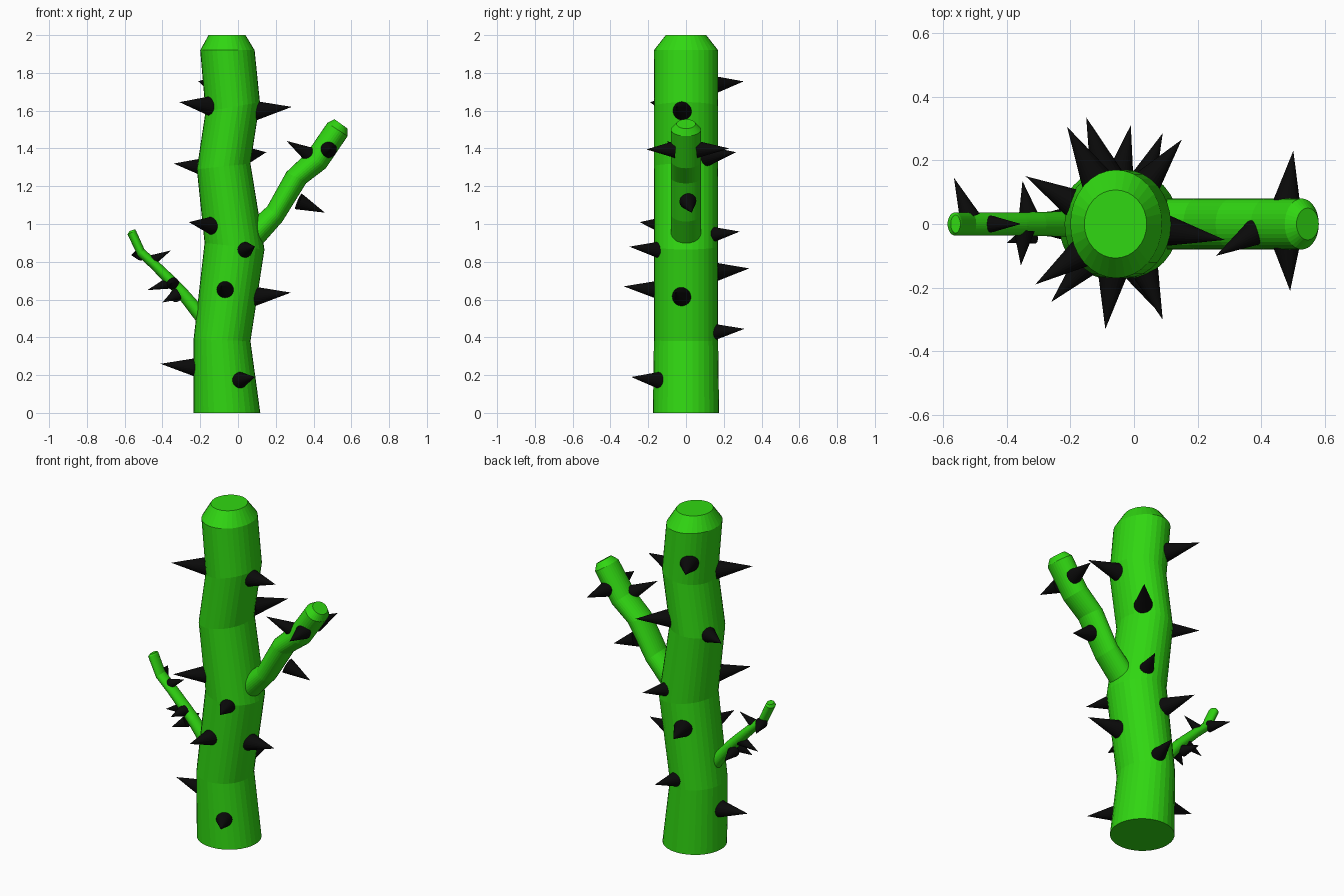
import bpy, bmesh, math
from mathutils import Vector


def material(name, rgb):
    m = bpy.data.materials.new(name)
    m.diffuse_color = (*rgb, 1)
    return m


GREEN = material("cactus green", (0.03, 0.68, 0.006))
BLACK = material("thorn black", (0.003, 0.003, 0.003))


def finish(bm, name, mat):
    bmesh.ops.recalc_face_normals(bm, faces=bm.faces)
    me = bpy.data.meshes.new(name)
    bm.to_mesh(me)
    bm.free()
    me.materials.append(mat)
    ob = bpy.data.objects.new(name, me)
    bpy.context.collection.objects.link(ob)
    return ob


def stem(name, rings, sides=32):
    """Loft rings, each given as left x, left z, right x, right z, half depth."""
    bm = bmesh.new()
    loops = []
    for lx, lz, rx, rz, depth in rings:
        c = Vector(((lx + rx) / 2, 0, (lz + rz) / 2))
        h = Vector(((rx - lx) / 2, 0, (rz - lz) / 2))
        loop = []
        for i in range(sides):
            a = 2 * math.pi * i / sides
            loop.append(bm.verts.new(c + h * math.cos(a) + Vector((0, depth * math.sin(a), 0))))
        loops.append(loop)
    for a, b in zip(loops, loops[1:]):
        for i in range(sides):
            j = (i + 1) % sides
            bm.faces.new((a[i], a[j], b[j], b[i]))
    bm.faces.new(loops[0][::-1])
    bm.faces.new(loops[-1])
    return finish(bm, name, GREEN)


def thorn(name, base, tip, radius, sides=24):
    base, tip = Vector(base), Vector(tip)
    d = tip - base
    bm = bmesh.new()
    bmesh.ops.create_cone(bm, cap_ends=True, segments=sides, radius1=radius,
                          radius2=0, depth=d.length)
    ob = finish(bm, name, BLACK)
    ob.location = (base + tip) / 2
    ob.rotation_mode = 'QUATERNION'
    ob.rotation_quaternion = d.to_track_quat('Z', 'Y')
    return ob


# Trunk, with a bevelled top
trunk = [(-0.235, 0, 0.118, 0, 0.175), (-0.235, 0.39, 0.066, 0.38, 0.17),
         (-0.177, 0.90, 0.14, 0.865, 0.17), (-0.218, 1.29, 0.066, 1.32, 0.17),
         (-0.172, 1.595, 0.116, 1.645, 0.17), (-0.20, 1.92, 0.088, 1.92, 0.17),
         (-0.156, 2.0, 0.04, 2.0, 0.107)]
stem("trunk", trunk)

# Right branch
stem("right_branch", [(0.03, 0.98, 0.10, 0.86, 0.08), (0.155, 1.093, 0.235, 1.013, 0.08),
                      (0.256, 1.275, 0.36, 1.215, 0.08), (0.367, 1.38, 0.465, 1.295, 0.08),
                      (0.473, 1.535, 0.58, 1.465, 0.08), (0.51, 1.555, 0.58, 1.505, 0.05)])

# Left branch
stem("left_branch", [(-0.21, 0.47, -0.16, 0.53, 0.04), (-0.32, 0.615, -0.275, 0.66, 0.038),
                     (-0.375, 0.675, -0.335, 0.72, 0.036), (-0.455, 0.76, -0.415, 0.795, 0.036),
                     (-0.53, 0.83, -0.495, 0.865, 0.036), (-0.585, 0.945, -0.54, 0.965, 0.036),
                     (-0.575, 0.962, -0.545, 0.972, 0.028)])


# Trunk thorns, by tip position, pointing out from the trunk axis
def axis_x(z):
    mids = [((r[0] + r[2]) / 2, (r[1] + r[3]) / 2) for r in trunk]
    for (xa, za), (xb, zb) in zip(mids, mids[1:]):
        if z <= zb:
            return xa + (xb - xa) * (z - za) / (zb - za)


tips = [(-0.41, 0, 0.26), (0.09, -0.29, 0.19), (-0.01, 0.31, 0.445), (0.28, -0.055, 0.637),
        (-0.09, -0.33, 0.67), (-0.15, 0.335, 0.765), (0.09, -0.30, 0.88), (0.09, 0.285, 0.96),
        (-0.26, -0.245, 1.01), (-0.34, 0.15, 1.32), (0.15, 0.265, 1.38), (0.285, -0.05, 1.62),
        (-0.31, -0.19, 1.645), (-0.21, 0.305, 1.755)]
for i, t in enumerate(tips):
    tip = Vector(t)
    out = (tip - Vector((axis_x(t[2]), 0, t[2]))).normalized()
    thorn(f"trunk_thorn_{i + 1}", tip - out * 0.2 - Vector((0, 0, 0.02)), tip, 0.053)

# Right branch thorns
for i, (b, t) in enumerate([((0.32, 0.01, 1.12), (0.46, 0.03, 1.06)),
                            ((0.39, -0.02, 1.36), (0.257, -0.10, 1.44)),
                            ((0.478, 0.06, 1.395), (0.50, 0.23, 1.40)),
                            ((0.478, -0.06, 1.395), (0.49, -0.21, 1.395))]):
    thorn(f"right_branch_thorn_{i + 1}", b, t, 0.045)

# Left branch thorns
for i, (b, t) in enumerate([((-0.47, 0, 0.80), (-0.355, 0, 0.86)),
                            ((-0.36, 0, 0.69), (-0.48, 0, 0.65)),
                            ((-0.345, -0.02, 0.685), (-0.355, -0.13, 0.685)),
                            ((-0.33, 0.02, 0.62), (-0.35, 0.135, 0.61)),
                            ((-0.32, -0.03, 0.63), (-0.40, -0.06, 0.585)),
                            ((-0.515, 0.02, 0.84), (-0.565, 0.145, 0.835))]):
    thorn(f"left_branch_thorn_{i + 1}", b, t, 0.033)
